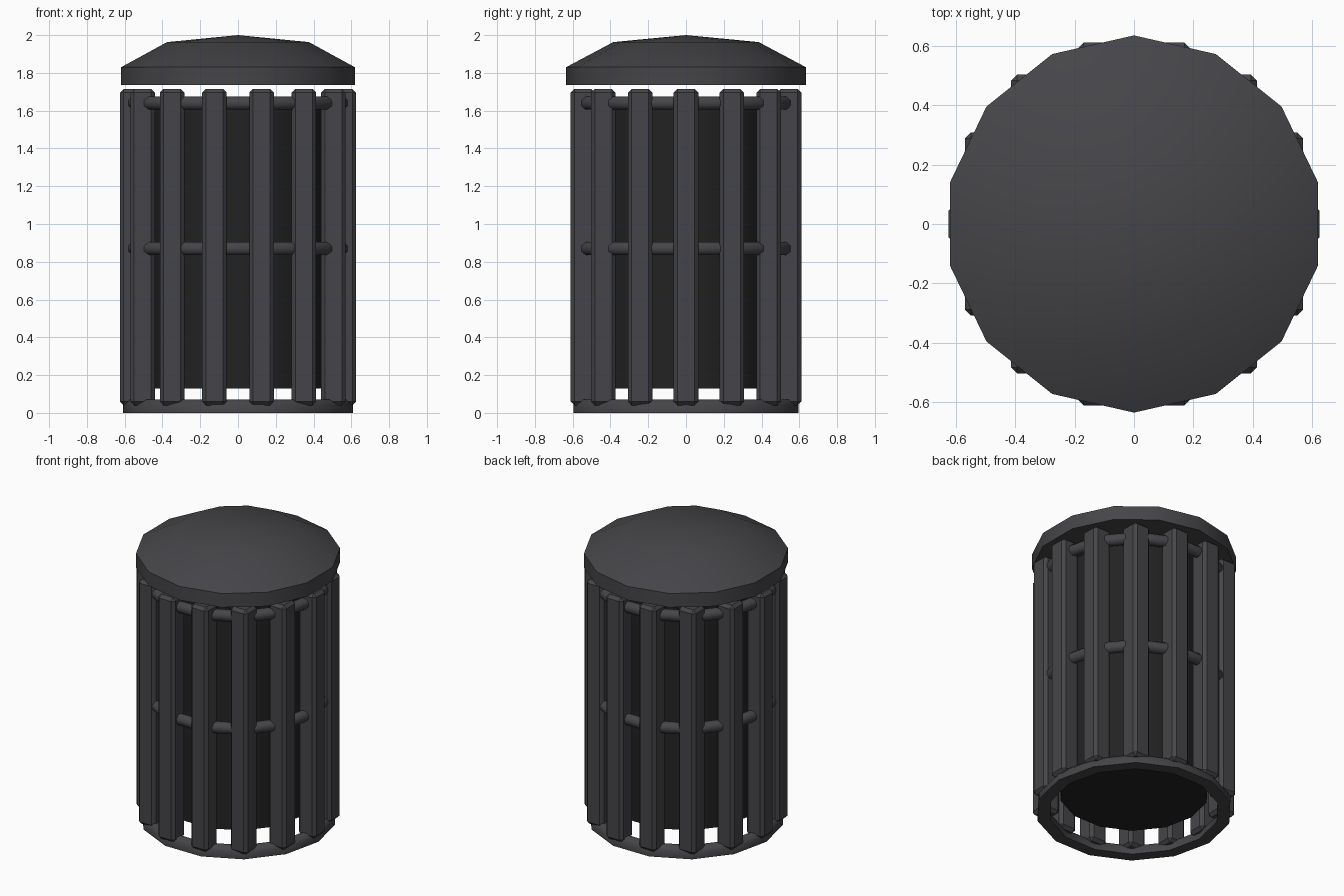
import bpy, bmesh, math

if "Cube" in bpy.data.objects:
    bpy.data.objects.remove(bpy.data.objects["Cube"])

N = 14  # sides of every round part, and number of slats


def material(name, rgb):
    m = bpy.data.materials.new(name)
    m.diffuse_color = (*rgb, 1)
    m.use_nodes = True
    m.node_tree.nodes["Principled BSDF"].inputs["Base Color"].default_value = m.diffuse_color
    return m


GREY = material("charcoal_metal", (0.060, 0.060, 0.067))
BLACK = material("black_liner", (0.016, 0.016, 0.016))


def finish(bm, name, mat, smooth=None):
    bmesh.ops.remove_doubles(bm, verts=bm.verts, dist=1e-5)
    bmesh.ops.recalc_face_normals(bm, faces=bm.faces)
    me = bpy.data.meshes.new(name)
    bm.to_mesh(me)
    bm.free()
    ob = bpy.data.objects.new(name, me)
    bpy.context.collection.objects.link(ob)
    me.materials.append(mat)
    if smooth:
        bpy.ops.object.select_all(action='DESELECT')
        ob.select_set(True)
        bpy.context.view_layer.objects.active = ob
        bpy.ops.object.shade_smooth_by_angle(angle=math.radians(smooth))
    return ob


def lathe(name, profile, mat, start=0.0, closed=False, smooth=30):
    """Revolve (radius, z) points in N steps; radius 0 closes an end."""
    bm = bmesh.new()
    rings = []
    for r, z in profile:
        if r == 0:
            rings.append([bm.verts.new((0, 0, z))] * N)
        else:
            angles = [start + math.tau * i / N for i in range(N)]
            rings.append([bm.verts.new((r * math.cos(a), r * math.sin(a), z)) for a in angles])
    pairs = list(zip(rings, rings[1:]))
    if closed:
        pairs.append((rings[-1], rings[0]))
    for low, high in pairs:
        for i in range(N):
            j = (i + 1) % N
            quad = list(dict.fromkeys((low[i], low[j], high[j], high[i])))
            bm.faces.new(quad)
    return finish(bm, name, mat, smooth)


# Shallow domed lid, floating just above the slats
lathe("lid", [(0, 1.735), (0.635, 1.735), (0.635, 1.83), (0.385, 1.963), (0, 2.0)],
      GREY, start=math.pi / 2)

# Inner bin liner, open at the top
lathe("liner", [(0, 0.13), (0.465, 0.13), (0.465, 1.65)], BLACK)

# Round hoops threaded through the slats
for name, z in (("middle_hoop", 0.87), ("top_hoop", 1.64)):
    tube = [(0.56 + 0.038 * math.cos(math.tau * (k + 0.5) / 8),
             z + 0.038 * math.sin(math.tau * (k + 0.5) / 8)) for k in range(8)]
    lathe(name, tube, GREY, closed=True, smooth=50)

# Heavier base hoop with a flat underside
lathe("base_hoop", [(0.53, 0), (0.61, 0), (0.61, 0.045), (0.588, 0.07), (0.55, 0.07), (0.53, 0.045)],
      GREY, closed=True, smooth=50)

# Bevelled square slats, all aligned to the axes
for i in range(N):
    a = math.tau * i / N
    bm = bmesh.new()
    bmesh.ops.create_cube(bm, size=1)
    bmesh.ops.scale(bm, vec=(0.13, 0.13, 1.675), verts=bm.verts)
    bmesh.ops.bevel(bm, geom=bm.edges[:], offset=0.02, segments=1, affect='EDGES')
    bmesh.ops.translate(bm, vec=(0.56 * math.cos(a), 0.56 * math.sin(a), 0.8775), verts=bm.verts)
    finish(bm, f"slat_{i + 1}", GREY)
